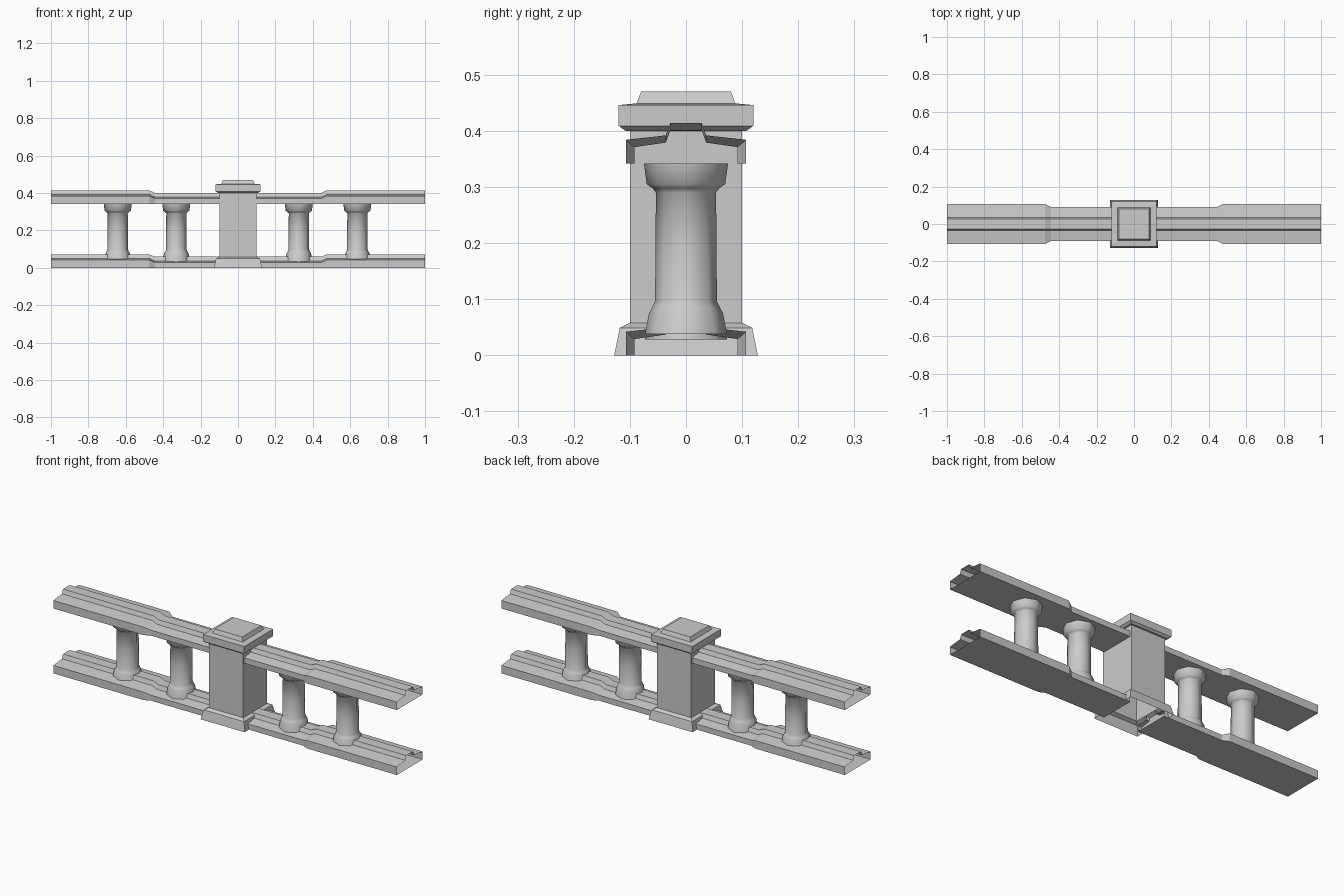
import bpy, bmesh, math

if "Cube" in bpy.data.objects:
    bpy.data.objects.remove(bpy.data.objects["Cube"])


def make_object(name, bm):
    bmesh.ops.recalc_face_normals(bm, faces=bm.faces)
    mesh = bpy.data.meshes.new(name)
    bm.to_mesh(mesh)
    bm.free()
    ob = bpy.data.objects.new(name, mesh)
    bpy.context.collection.objects.link(ob)
    return ob


def loft(name, rings, cap_last=False):
    """Bridge a list of closed rings with quads."""
    bm = bmesh.new()
    loops = [[bm.verts.new(p) for p in ring] for ring in rings]
    n = len(loops[0])
    for a, b in zip(loops, loops[1:]):
        for i in range(n):
            j = (i + 1) % n
            bm.faces.new((a[i], a[j], b[j], b[i]))
    if cap_last:
        bm.faces.new(loops[-1])
    return make_object(name, bm)


def square(r, z):
    return [(-r, -r, z), (r, -r, z), (r, r, z), (-r, r, z)]


def circle(cx, r, z, n=8):
    return [(cx + r * math.cos(2 * math.pi * i / n),
             r * math.sin(2 * math.pi * i / n), z) for i in range(n)]


def rail_section(x, z0, wide):
    w, drop = (0.107, 0.0) if wide else (0.092, 0.013)
    half = [(w, 0), (w, 0.042 - drop), (0.036, 0.050 - drop), (0.028, 0.072 - drop)]
    pts = half + [(-y, z) for y, z in reversed(half)]
    return [(x, y, z + z0) for y, z in pts]


# Rails: hollow channels, open at the ends, narrower next to the post
for label, z0 in (("bottom", 0.0), ("top", 0.342)):
    for side, s in (("right", 1), ("left", -1)):
        loft(f"{label}_rail_{side}", [
            rail_section(s * 0.1, z0, False),
            rail_section(s * 0.445, z0, False),
            rail_section(s * 0.475, z0, True),
            rail_section(s * 1.0, z0, True)])

# Post: flared plinth and square body, open underneath
loft("post", [square(0.128, 0), square(0.118, 0.049), square(0.1, 0.058),
              square(0.1, 0.402)])

# Post cap: overhanging slab with a raised tapered panel
loft("post_cap", [square(0.1, 0.400), square(0.108, 0.400), square(0.120, 0.409),
                  square(0.120, 0.446), square(0.088, 0.449),
                  square(0.080, 0.470)], cap_last=True)

# Balusters: smooth turned columns with eight sides
profile = [(0.066, 0.075), (0.060, 0.086), (0.055, 0.096), (0.0545, 0.200),
           (0.0535, 0.290), (0.060, 0.298), (0.070, 0.305), (0.075, 0.342)]
for name, x, base in (("outer_left", -0.643, 0.038), ("inner_left", -0.33, 0.028),
                      ("inner_right", 0.325, 0.028), ("outer_right", 0.638, 0.038)):
    ob = loft(f"baluster_{name}", [circle(x, r, z) for r, z in [(0.073, base)] + profile])
    bpy.ops.object.select_all(action='DESELECT')
    ob.select_set(True)
    bpy.context.view_layer.objects.active = ob
    bpy.ops.object.shade_smooth_by_angle(angle=math.radians(50))
